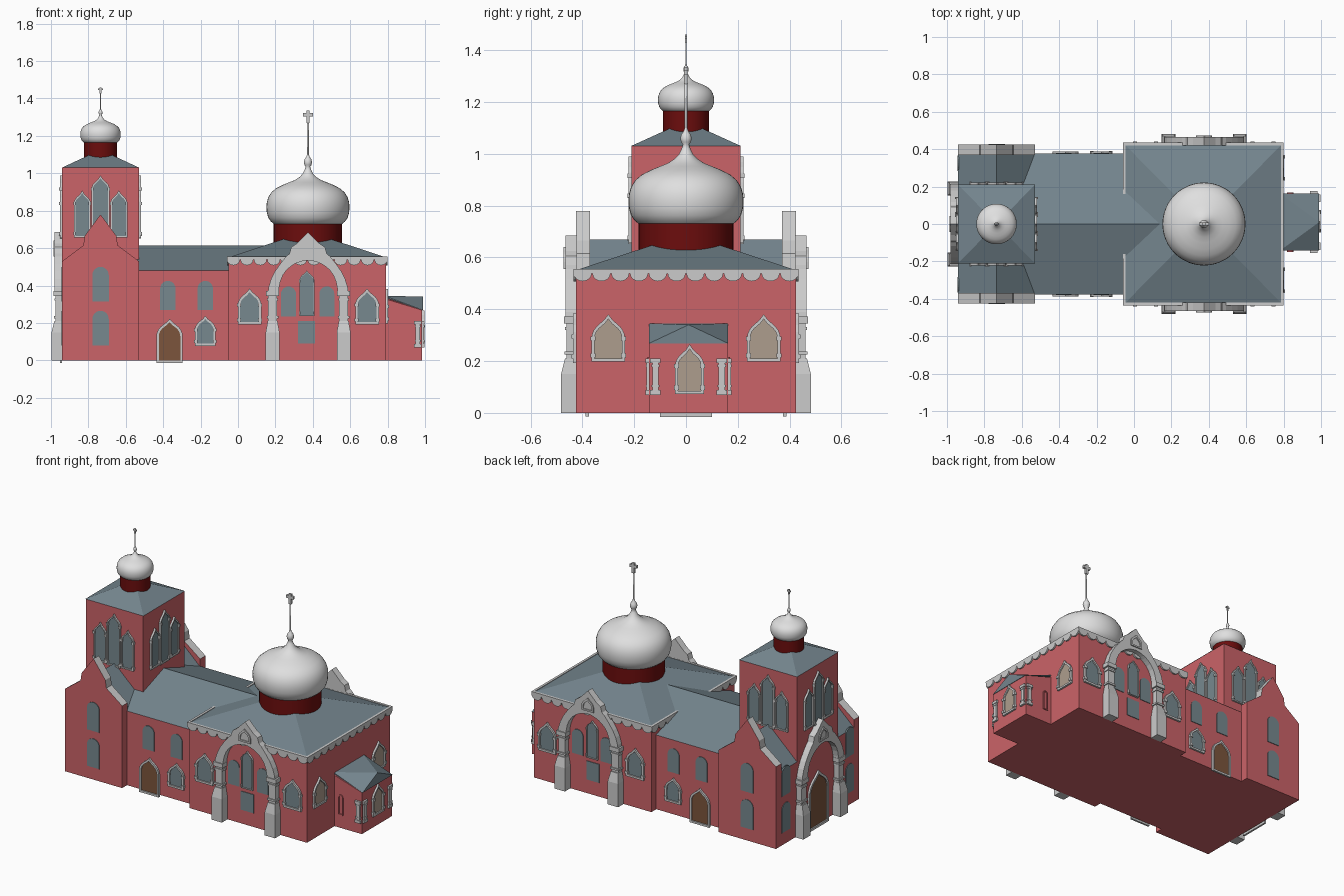
import bpy, bmesh, math
from mathutils import Vector

if "Cube" in bpy.data.objects:
    bpy.data.objects.remove(bpy.data.objects["Cube"])

COLORS = {"wall red": (.6, .125, .138), "roof slate": (.175, .235, .27), "trim grey": (.6, .6, .6),
          "dome white": (.74, .74, .74), "drum dark red": (.15, .004, .004), "window glass": (.185, .25, .275),
          "door brown": (.2, .09, .045), "icon beige": (.42, .34, .27)}
MATS = {}
for n, c in COLORS.items():
    MATS[n] = bpy.data.materials.new(n)
    MATS[n].diffuse_color = (*c, 1)
WALL, ROOF, TRIM, DOME, DRUM, GLASS, DOOR, ICON = COLORS
parts = {}


def part(name, mat):
    return parts.setdefault(name, (bmesh.new(), mat))[0]


# Wall mapping: (u along wall, height, distance out from wall) -> world
def wall(side, p):
    return {"front": lambda u, z, d: (u, -p - d, z), "back": lambda u, z, d: (u, p + d, z),
            "east": lambda u, z, d: (p + d, u, z), "west": lambda u, z, d: (-p - d, u, z)}[side]


def prism(name, mat, pts, m, d0, d1):
    bm = part(name, mat)
    a = [bm.verts.new(m(u, z, d0)) for u, z in pts]
    b = [bm.verts.new(m(u, z, d1)) for u, z in pts]
    n = len(pts)
    fs = [bm.faces.new(a), bm.faces.new(b)]
    fs += [bm.faces.new((a[i], a[(i + 1) % n], b[(i + 1) % n], b[i])) for i in range(n)]
    bmesh.ops.recalc_face_normals(bm, faces=fs)


def rect(u0, u1, z0, z1):
    return [(u0, z0), (u1, z0), (u1, z1), (u0, z1)]


def box(name, mat, x0, x1, y0, y1, z0, z1):
    prism(name, mat, rect(x0, x1, z0, z1), wall("back", 0), y0, y1)


def hull(name, mat, pts):
    bm = part(name, mat)
    vs = [bm.verts.new(p) for p in pts]
    bmesh.ops.convex_hull(bm, input=vs)


def ring(name, mat, outer, inner, m, d0, d1, closed=True):
    n = len(outer)
    for i in range(n if closed else n - 1):
        j = (i + 1) % n
        prism(name, mat, [outer[i], outer[j], inner[j], inner[i]], m, d0, d1)


def arch(u, w, z0, z1, tip):
    r, zc = w / 2, z1 - w / 2
    pts = [(u - r, z0), (u + r, z0)]
    for i in range(13):
        t = math.pi * i / 12
        pts.append((u + r * math.cos(t), zc + r * math.sin(t) + tip * (1 - abs(math.cos(t))) ** 4))
    return pts


def window(m, u, w, z0, z1, tip=0.0, frame=0.0, mat=GLASS, name="windows"):
    prism(name, mat, arch(u, w, z0, z1, tip), m, -.004, .004)
    if frame:
        ring("window_frames", TRIM, arch(u, w + 2 * frame, z0 - frame, z1 + frame, tip * 1.3),
             arch(u, w, z0, z1, tip), m, 0, .012)
        if z0 > .01:  # small side blocks on the frame
            for s in (-1, 1):
                for z in (z0 + .012, z1 - w / 2):
                    c = u + s * (w / 2 + frame / 2)
                    prism("window_frames", TRIM, rect(c - frame * .8, c + frame * .8, z - .008, z + .008), m, 0, .016)


def lathe(name, mat, prof, cx, cz, s, seg=48):
    bm = part(name, mat)
    rows = [[bm.verts.new((cx + s * r * math.cos(2 * math.pi * k / seg), s * r * math.sin(2 * math.pi * k / seg),
                           cz + s * z)) for k in range(seg)] for r, z in prof]
    for a, b in zip(rows, rows[1:]):
        for k in range(seg):
            bm.faces.new((a[k], a[(k + 1) % seg], b[(k + 1) % seg], b[k])).smooth = True


# Main blocks
box("main_hall", WALL, -.05, .79, -.425, .425, 0, .55)
box("nave", WALL, -.6, 0, -.375, .375, 0, .48)
box("transept", WALL, -.94, -.53, -.4, .4, 0, .48)
box("bell_tower", WALL, -.94, -.53, -.21, .21, 0, 1.03)


# Roofs
def pyramid(name, x0, x1, y, z, top):
    hull(name, ROOF, [(x0, -y, z), (x1, -y, z), (x1, y, z), (x0, y, z), ((x0 + x1) / 2, 0, top)])


pyramid("main_roof", -.052, .792, .427, .55, .69)
pyramid("tower_roof", -.942, -.528, .212, 1.03, 1.126)
prism("nave_roof", ROOF, [(-.377, .48), (.377, .48), (0, .613)], wall("east", 0), -.7, .3)
prism("transept_roof", ROOF, [(-.94, .48), (-.53, .48), (-.735, .67)], wall("back", 0), -.39, .39)

# Stepped gable walls with grey copings
half = [(.205, .53), (.092, .615), (.085, .665), (0, .78)]
prof = [(-.94, 0), (-.53, 0)] + [(-.735 + u, z) for u, z in half] + [(-.735 - u, z) for u, z in half[-2::-1]]
for side in ("front", "back"):
    prism("gable_walls", WALL, prof, wall(side, .425), -.055, 0)

# Apse with a ridge that fans out from a level top
A0, A1 = -.143, .163
hull("apse", WALL, [(x, y, z) for y in (A0, A1) for x, z in ((.75, 0), (.985, 0), (.75, .34), (.985, .268))]
     + [(.985, .01, .338), (.75, .01, .34)])
hull("apse_roof", ROOF, [(.78, A0, .338), (.78, A1, .338), (.99, A0, .268), (.99, A1, .268),
                         (.99, .01, .34), (.78, .01, .346), (.78, A0, .346), (.78, A1, .346)])

# Drums, onion domes, spires and crosses
onion = [(.183, 0), (.198, .012), (.212, .032), (.22, .06), (.222, .09), (.22, .115), (.212, .142), (.196, .168),
         (.17, .19), (.135, .208), (.1, .222), (.07, .234), (.045, .25), (.028, .268), (.017, .29), (.012, .305),
         (.019, .315), (.022, .33), (.018, .345), (.009, .358), (.005, .37), (.005, .56), (.0005, .561)]
for nm, cx, cz, s in (("main", .374, .73, 1), ("tower", -.735, 1.165, .487)):
    lathe(nm + "_drum", DRUM, [(.183, -.17), (.183, .002)], cx, cz, s)
    lathe(nm + "_dome", DOME, onion, cx, cz, s)
    for w, z0, z1 in ((.009, .54, .605), (.026, .575, .593)):
        box(nm + "_cross", TRIM, cx - w * s, cx + w * s, -.007 * s, .007 * s, cz + z0 * s, cz + z1 * s)

# Scalloped frieze around the main hall
for side, p, u0, u1 in (("front", .425, -.06, .80), ("back", .425, -.06, .80),
                        ("east", .79, -.435, .435), ("west", .05, -.435, .435)):
    n = 12
    w = (u1 - u0) / n
    pts = [(u1, .556), (u0, .556)]
    for k in range(n):
        pts += [(u0 + w * (k + .5 - .48 * math.cos(math.pi * i / 8)), .538 - .03 * math.sin(math.pi * i / 8))
                for i in range(9)]
    prism("frieze", TRIM, pts, wall(side, p), -.005, .01)


# Ogee portals on pillars
def portal(m, c):
    out = [(.216, .35), (.212, .39), (.198, .435), (.178, .475), (.15, .515), (.118, .555), (.1, .57), (.09, .605),
           (.06, .625), (.035, .65), (0, .685)]
    inn = [(.158, .35), (.156, .385), (.149, .42), (.135, .455), (.115, .483), (.095, .5), (.078, .512), (.06, .521),
           (.04, .528), (.02, .533), (0, .535)]
    for s in (-1, 1):
        u = c + s * .19
        ring("portal_arches", TRIM, [(c + s * a, z) for a, z in out], [(c + s * a, z) for a, z in inn],
             m, -.004, .04, False)
        prism("portal_pillars", TRIM, rect(u - .037, u + .037, 0, .15), m, 0, .057)
        hull("portal_pillars", TRIM, [m(u + e * h, z, d) for h, z, dd in ((.037, .15, .057), (.026, .21, .042))
                                      for e in (-1, 1) for d in (0, dd)])
        for h, z0, z1, d in ((.024, .2, .36, .036), (.031, .225, .237, .043), (.035, .345, .372, .046),
                             (.029, .32, .332, .042)):
            prism("portal_pillars", TRIM, rect(u - h, u + h, z0, z1), m, 0, d)
    ring("portal_arches", TRIM, arch(c, .085, .555, .625, .015), arch(c, .06, .565, .612, .01), m, .035, .047)


portal(wall("front", .425), .375)
portal(wall("back", .425), .375)
portal(wall("west", .94), 0)

# Long-side windows and doors, same on both sides
for side in ("front", "back"):
    m = wall(side, .425)
    for u in (.062, .69):
        window(m, u, .1, .205, .345, .02, .013)
    window(m, .368, .072, .24, .46, .012, .004)
    for u in (.27, .475):
        window(m, u, .08, .235, .395)
    prism("windows", GLASS, rect(.32, .412, .09, .21), m, -.004, .004)
    for z in (.08, .315):
        window(m, -.735, .088, z, z + .185)
    m = wall(side, .375)
    for u in (-.375, -.175):
        window(m, u, .082, .27, .425)
    window(m, -.175, .088, .09, .205, .015, .012)
    window(m, -.366, .115, 0, .185, .018, .013, DOOR, "doors")

# Belfry triple windows on all four tower faces
for side, p, c in (("front", .21, -.735), ("back", .21, -.735), ("east", -.53, 0), ("west", .94, 0)):
    m = wall(side, p)
    window(m, c, .08, .66, .955, .02, .008)
    for s in (-1, 1):
        window(m, c + s * .098, .074, .665, .875, .02, .008)

# West door and windows
m = wall("west", .94)
window(m, 0, .17, 0, .3, .025, .015, DOOR, "doors")
for u in (-.325, .325):
    for z in (.08, .315):
        window(m, u, .085, z, z + .185)

# East icon panels
for u in (-.3, .3):
    window(wall("east", .79), u, .105, .21, .34, .022, .012, ICON, "icon_panels")
window(wall("east", .985), .014, .088, .085, .225, .022, .012, ICON, "icon_panels")

# Apse corner balusters and side slits
for m, u in ((wall("east", .985), -.118), (wall("east", .985), .138),
             (wall("front", -A0), .962), (wall("back", A1), .962)):
    for h, z0, z1, d in ((.02, .07, .088, .013), (.012, .085, .195, .01), (.016, .1, .108, .012),
                         (.016, .178, .186, .012), (.02, .192, .21, .013)):
        prism("apse_balusters", TRIM, rect(u - h, u + h, z0, z1), m, -.005, d)
for m in (wall("front", -A0), wall("back", A1)):
    ring("apse_slits", WALL, arch(.835, .034, .085, .215, 0), arch(.835, .022, .091, .209, 0), m, 0, .006)

# Write every part out as an object
for name, (bm, mat) in parts.items():
    me = bpy.data.meshes.new(name)
    me.materials.append(MATS[mat])
    if name == "gable_walls":
        me.materials.append(MATS[TRIM])
        for f in bm.faces:  # copings: all upper edges of the gable
            if abs(f.normal.y) < .5 and f.calc_center_median().z > .5:
                f.material_index = 1
    bm.to_mesh(me)
    bm.free()
    bpy.context.collection.objects.link(bpy.data.objects.new(name, me))

for m in bpy.data.materials:
    if m.users and not m.is_grease_pencil:
        m.use_nodes = True
        m.node_tree.nodes["Principled BSDF"].inputs["Base Color"].default_value = m.diffuse_color
